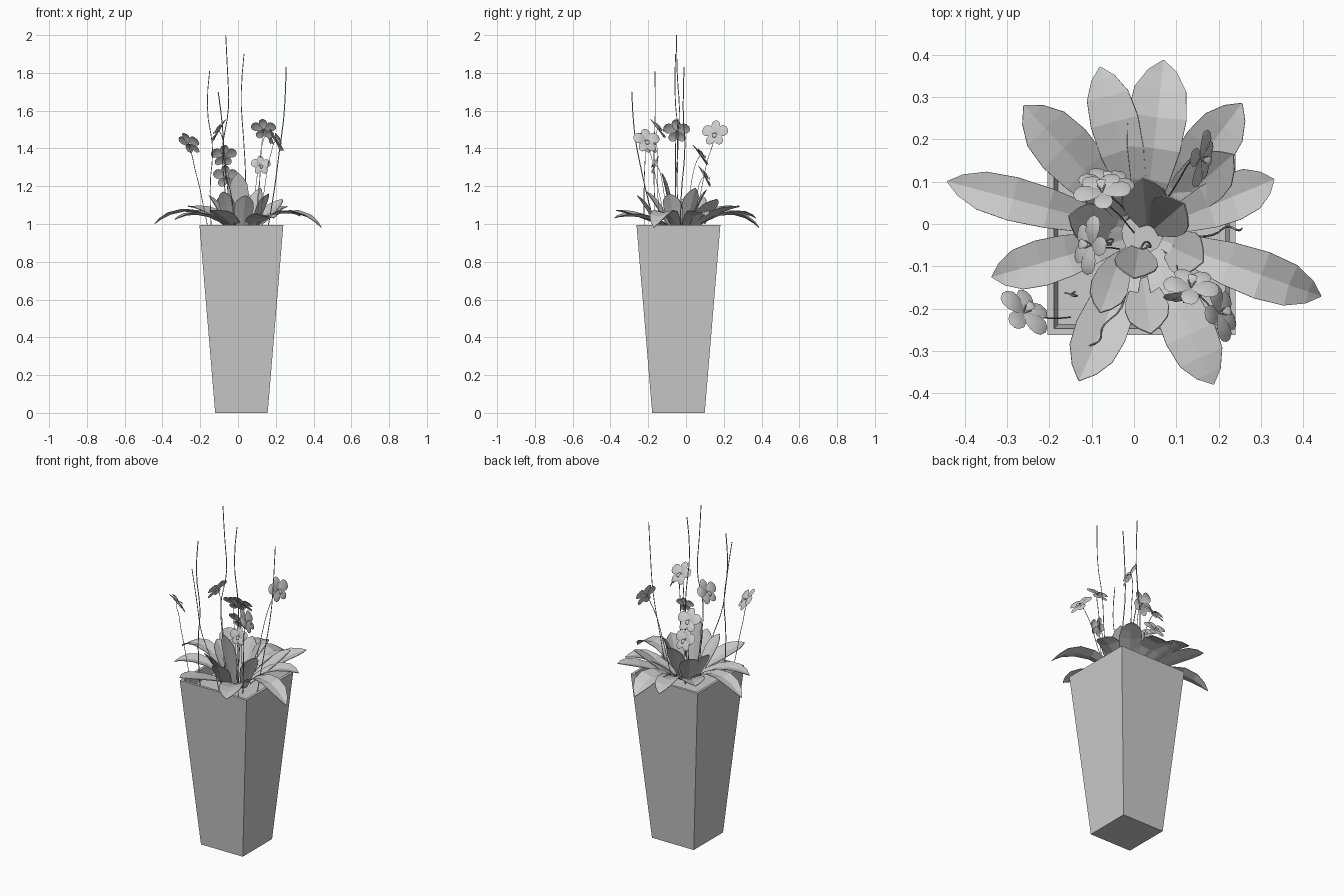
import bpy, math, random
from mathutils import Vector as V

if "Cube" in bpy.data.objects:
    bpy.data.objects.remove(bpy.data.objects["Cube"])

random.seed(4)


def mesh(name, verts, faces, smooth=False):
    me = bpy.data.meshes.new(name)
    me.from_pydata([tuple(v) for v in verts], [], faces)
    me.update()
    ob = bpy.data.objects.new(name, me)
    bpy.context.collection.objects.link(ob)
    for p in me.polygons:
        p.use_smooth = smooth
    return ob


def bezier(a, b, c, t):
    return a * (1 - t) ** 2 + b * 2 * t * (1 - t) + c * t * t


def tube(name, pts, r):
    cu = bpy.data.curves.new(name, 'CURVE')
    cu.dimensions = '3D'
    cu.bevel_depth = r
    cu.bevel_resolution = 0
    cu.resolution_u = 3
    cu.use_fill_caps = True
    sp = cu.splines.new('NURBS')
    sp.points.add(len(pts) - 1)
    for p, co in zip(sp.points, pts):
        p.co = (*co, 1)
    sp.use_endpoint_u = True
    sp.order_u = 3
    ob = bpy.data.objects.new(name, cu)
    bpy.context.collection.objects.link(ob)
    bpy.ops.object.select_all(action='DESELECT')
    ob.select_set(True)
    bpy.context.view_layer.objects.active = ob
    bpy.ops.object.convert(target='MESH')


# Tapered square planter: stacked square rings, with rim lip and inner wall
CX, CY, SOIL = 0.018, -0.04, 0.935
rings = [(0.139, 0), (0.222, 0.995), (0.207, 0.995), (0.197, SOIL - .005)]
pv = [(CX + sx * h, CY + sy * h, z) for h, z in rings
      for sx, sy in ((-1, -1), (1, -1), (1, 1), (-1, 1))]
pf = [(3, 2, 1, 0)]
for r in range(len(rings) - 1):
    for i in range(4):
        j = (i + 1) % 4
        pf.append((r * 4 + i, r * 4 + j, r * 4 + 4 + j, r * 4 + 4 + i))
mesh("planter", pv, pf)

# Soil
mesh("soil", [(CX + sx * 0.198, CY + sy * 0.198, SOIL)
              for sx, sy in ((-1, -1), (1, -1), (1, 1), (-1, 1))], [(0, 1, 2, 3)])

# Leaves: keeled blades along an arched spine
PROFILE = [(0, .35), (.2, .65), (.4, .9), (.6, 1), (.78, .88), (.91, .5), (1, .03)]


def leaf(name, base, tip, width, bend_z, mid=0.55):
    base, tip = V(base), V(tip)
    ctrl = base.lerp(tip, mid)
    ctrl.z = bend_z
    d = tip - base
    side = V((-d.y, d.x, 0)).normalized()
    verts, faces = [], []
    for t, w in PROFILE:
        p = bezier(base, ctrl, tip, t)
        tan = ((ctrl - base) * (1 - t) + (tip - ctrl) * t).normalized()
        up = tan.cross(side).normalized()
        h = width / 2 * w
        verts += [p - side * h + up * h * .22, p, p + side * h + up * h * .22]
    for i in range(len(PROFILE) - 1):
        k = i * 3
        for m in (k, k + 1):
            faces.append((m, m + 1, m + 4, m + 3))
    ob = mesh(name, verts, faces)
    so = ob.modifiers.new("thickness", 'SOLIDIFY')
    so.thickness = 0.003


outer = [  # tip x, y, z, width, arch height
    (-.44, .10, 1.0, .105, 1.15), (-.26, .28, 1.09, .135, 1.08),
    (-.08, .37, 1.03, .115, 1.11), (.07, .385, .98, .14, 1.13),
    (.255, .285, 1.09, .125, 1.07), (.33, .105, 1.04, .115, 1.1),
    (.44, -.17, .98, .115, 1.15), (.188, -.378, 1.03, .125, 1.07),
    (-.13, -.37, 1.07, .125, 1.04), (-.335, -.125, 1.02, .11, 1.1)]
for i, (x, y, z, w, b) in enumerate(outer):
    a = math.atan2(y, x)
    base = (.02 + .05 * math.cos(a), -.02 + .05 * math.sin(a), .96)
    leaf(f"outer_leaf_{i}", base, (x, y, z), w, b)

inner = [  # base x, y; tip x, y, z; width; arch height
    (.01, -.06, .0, -.13, 1.27, .105, 1.14), (-.03, -.07, -.08, -.21, 1.17, .09, 1.09),
    (.02, -.13, .04, -.26, 1.15, .105, 1.07), (.08, -.05, .165, -.09, 1.16, .11, 1.08),
    (-.04, -.02, -.155, .02, 1.15, .095, 1.08), (.03, 0, .02, .11, 1.18, .11, 1.09),
    (.05, -.01, .12, .05, 1.19, .11, 1.09), (-.02, .01, -.1, .1, 1.14, .11, 1.07),
    (.07, .02, .235, .165, 1.13, .12, 1.05)]
for i, (bx, by, x, y, z, w, b) in enumerate(inner):
    leaf(f"inner_leaf_{i}", (bx, by, .945), (x, y, z), w, b)

# Tall bare twigs
twigs = [
    [(-.05, -.05, SOIL), (-.07, -.04, 1.2), (-.09, -.05, 1.4), (-.045, -.03, 1.6), (-.055, -.05, 1.8), (-.065, -.05, 2)],
    [(.03, -.05, SOIL), (.045, -.06, 1.2), (.03, -.035, 1.45), (.01, -.065, 1.7), (.032, -.055, 1.9)],
    [(.15, -.03, SOIL), (.19, -.03, 1.15), (.22, .0, 1.4), (.25, -.02, 1.6), (.255, -.01, 1.83)],
    [(-.14, -.16, SOIL), (-.155, -.17, 1.2), (-.125, -.17, 1.4), (-.175, -.16, 1.62), (-.15, -.165, 1.81)],
    [(-.02, -.15, SOIL), (-.02, -.2, 1.12), (-.08, -.24, 1.3), (-.075, -.28, 1.5), (-.105, -.287, 1.7)]]
for i, p in enumerate(twigs):
    tube(f"twig_{i}", p, .0026)


# Flowers: five cupped petals, a small lip and stamens
def flower(i, centre, normal, size, root):
    c, n = V(centre), V(normal).normalized()
    u = V((0, 0, 1)).cross(n).normalized()
    v = n.cross(u)
    verts, faces = [], []

    def petal(ang, length, width, lift, cup):
        a = math.radians(ang)
        d = u * math.cos(a) + v * math.sin(a)
        s = n.cross(d)
        k = len(verts)
        for t, w in ((.05, .25), (.35, .85), (.65, 1), (.88, .75), (1, .3)):
            p = c + d * (t * length) + n * (lift + cup * math.sin(t * 2.6))
            h = width * w / 2
            verts.extend((p - s * h, p + n * h * .2, p + s * h))
        for r in range(4):
            for m in (k + r * 3, k + r * 3 + 1):
                faces.append((m, m + 1, m + 4, m + 3))

    for ang in (15, 165):
        petal(ang, size * 1.05, size * .95, .003, .008)
    for ang in (90, 240, 300):
        petal(ang, size * 1.05, size * .7, 0, .005)
    petal(270, size * .45, size * .35, .008, .014)
    mesh(f"flower_{i}", verts, faces, True)
    for s in (-1, 1):
        tube(f"stamen_{i}", [c, c + n * .01 + u * s * .005, c + n * .016 + u * s * .01 - v * .008], .001)
    a, b = V(root), c - n * .012
    ctrl = V((a.x * .4 + b.x * .6, a.y * .4 + b.y * .6, b.z * .8 + a.z * .2))
    pts = [bezier(a, ctrl, b, t / 5) for t in range(6)]
    for p in pts[1:-1]:
        p += V((random.uniform(-.005, .005), random.uniform(-.005, .005), 0))
    tube(f"flower_stem_{i}", pts + [c], .0018)


flowers = [  # centre, facing, size, stem root
    ((-.26, -.21, 1.425), (.55, .6, .65), .066, (-.15, -.22, SOIL)),
    ((.155, .155, 1.48), (.9, -.2, .35), .067, (.06, .04, SOIL)),
    ((.2, -.21, 1.44), (.85, .2, .5), .068, (.1, -.1, SOIL)),
    ((-.075, .075, 1.36), (-.1, .8, .6), .066, (.0, -.02, SOIL)),
    ((.12, -.16, 1.31), (.15, -.9, .35), .05, (.09, -.08, SOIL)),
    ((-.065, .095, 1.25), (.1, .85, .5), .064, (-.01, .02, SOIL)),
    ((-.1, -.05, 1.49), (-.8, .1, .5), .068, (-.03, -.06, SOIL)),
    ((.135, -.15, 1.5), (.1, .75, .6), .064, (.1, -.14, SOIL))]
for i, f in enumerate(flowers):
    flower(i, *f)
